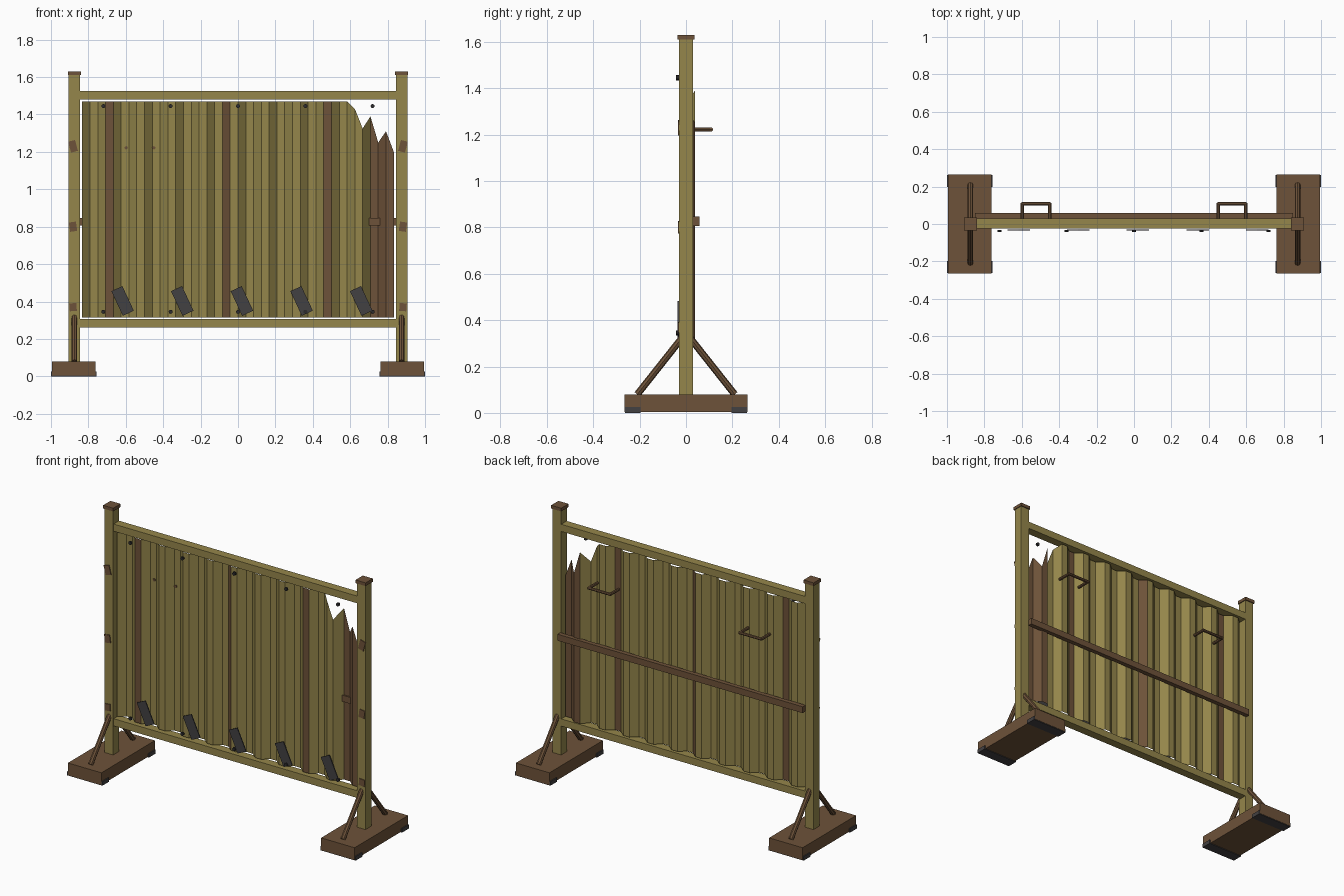
import bpy, bmesh, math
from mathutils import Vector, Matrix

if "Cube" in bpy.data.objects:
    bpy.data.objects.remove(bpy.data.objects["Cube"])


def material(name, rgb):
    m = bpy.data.materials.new(name)
    m.use_nodes = True
    m.diffuse_color = (*rgb, 1)
    m.node_tree.nodes["Principled BSDF"].inputs["Base Color"].default_value = (*rgb, 1)
    return m


OLIVE = material("olive paint", (0.30, 0.24, 0.07))
BROWN = material("rusty brown", (0.155, 0.085, 0.041))
RUBBER = material("dark grey", (0.055, 0.052, 0.054))
BOLT = material("bolt black", (0.025, 0.024, 0.026))


def finish(name, bm, *mats):
    mesh = bpy.data.meshes.new(name)
    bm.to_mesh(mesh)
    bm.free()
    ob = bpy.data.objects.new(name, mesh)
    for m in mats:
        mesh.materials.append(m)
    bpy.context.collection.objects.link(ob)
    return ob


def box(name, centre, size, mat, tilt=0):
    bm = bmesh.new()
    bmesh.ops.create_cube(bm, size=1)
    bm.transform(Matrix.Translation(centre) @ Matrix.Rotation(math.radians(tilt), 4, "Y")
                 @ Matrix.Diagonal((*size, 1)))
    return finish(name, bm, mat)


def rod(name, points, radius, mat, sides=8):
    # One cylinder per segment, slightly overlapped at the corners
    bm = bmesh.new()
    for a, b in zip(points, points[1:]):
        a, b = Vector(a), Vector(b)
        d = b - a
        turn = d.to_track_quat("Z", "Y").to_matrix().to_4x4()
        extra = radius if len(points) > 2 else 0
        bmesh.ops.create_cone(bm, cap_ends=True, segments=sides, radius1=radius, radius2=radius,
                              depth=d.length + extra,
                              matrix=Matrix.Translation((a + b) / 2) @ turn)
    return finish(name, bm, mat)


# Posts, caps, feet and braces on both sides
for side, s in (("right", -1), ("left", 1)):
    x = s * 0.875
    box(f"{side}_post", (x, 0, 0.84), (0.06, 0.06, 1.54), OLIVE)
    box(f"{side}_post_cap", (x, 0, 1.62), (0.07, 0.072, 0.02), BROWN)
    fx = s * 0.878
    box(f"{side}_foot", (fx, 0, 0.042), (0.232, 0.53, 0.076), BROWN)
    for end, e in (("front", -1), ("back", 1)):
        box(f"{side}_{end}_foot_pad", (fx, e * 0.23, 0.0125), (0.244, 0.066, 0.025), RUBBER)
        rod(f"{side}_{end}_brace", [(x, e * 0.02, 0.32), (x, e * 0.21, 0.08)], 0.015, BROWN)
    # Rust patches on the post fronts
    for i, (z, h, tilt) in enumerate(((1.23, 0.06, 15), (0.80, 0.05, 8), (0.37, 0.042, 5))):
        box(f"{side}_post_patch_{i + 1}", (s * 0.882, -0.032, z), (0.038, 0.006, h), BROWN, -s * -tilt if s > 0 else -tilt)

# Rails
box("top_rail", (0, 0.002, 1.503), (1.70, 0.054, 0.045), OLIVE)
box("bottom_rail", (0, 0.002, 0.283), (1.70, 0.054, 0.045), OLIVE)
box("back_rail", (0, 0.044, 0.826), (1.70, 0.028, 0.04), BROWN)

# Corrugated sheet with a torn upper corner
FACETS, HALF = 40, 0.833
torn = {35: 1.43, 36: 1.325, 37: 1.39, 38: 1.25, 39: 1.31, 40: 1.20}
rusty = (3, 18, 31, 37, 38, 39)
bm = bmesh.new()
columns = []
for i in range(FACETS + 1):
    x = -HALF + i * 2 * HALF / FACETS
    y = 0.026 if i % 4 in (1, 2) else -0.01
    if i > 36:
        y += 0.013
    columns.append([bm.verts.new((x, y, z)) for z in (0.315, torn.get(i, 1.47))])
for i, (a, b) in enumerate(zip(columns, columns[1:])):
    face = bm.faces.new((a[0], b[0], b[1], a[1]))
    face.material_index = 1 if i in rusty else 0
finish("corrugated_sheet", bm, OLIVE, BROWN)

# Slanted plates along the lower front, and two rows of bolts
for i in range(5):
    box(f"slanted_plate_{i + 1}", (-0.617 + 0.319 * i, -0.033, 0.403), (0.065, 0.006, 0.145), RUBBER, -25)
    bx = -0.72 + 0.36 * i
    for row, z in (("upper", 1.445), ("lower", 0.345)):
        rod(f"{row}_bolt_{i + 1}", [(bx, -0.043, z), (bx, -0.031, z)], 0.011, BOLT)

# Carrying handles on the back
for side, s in (("right", -1), ("left", 1)):
    path = [(s * hx, hy, 1.222) for hx, hy in ((0.45, 0.026), (0.45, 0.108), (0.598, 0.108), (0.598, 0.026))]
    rod(f"{side}_handle", path, 0.009, BROWN)
